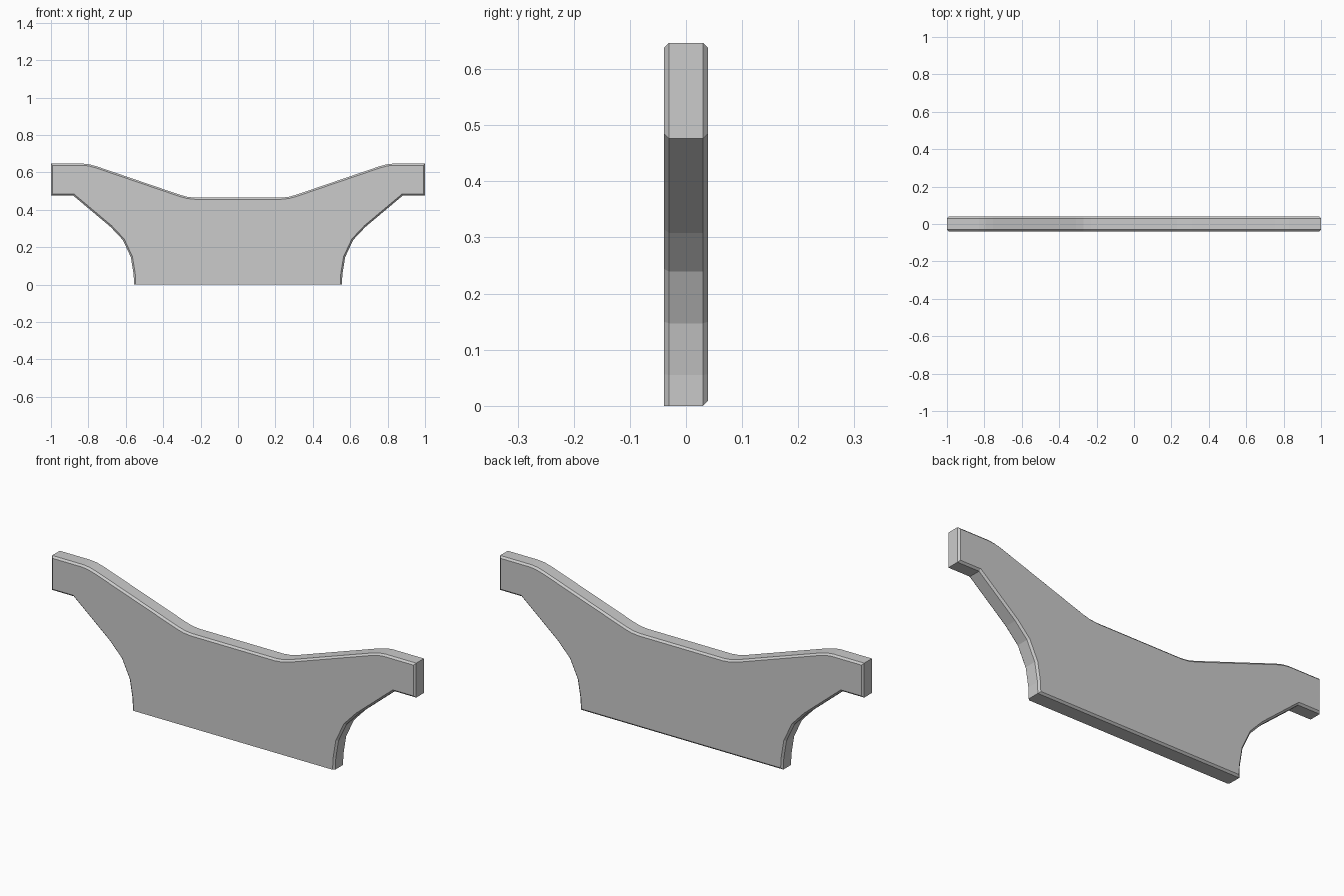
import bpy, bmesh
from mathutils import Vector

if "Cube" in bpy.data.objects:
    bpy.data.objects.remove(bpy.data.objects["Cube"])

HALF, CH = 0.039, 0.009   # half thickness and chamfer width

# Right half of the outline, from the bottom up and around to the top middle
half = [(0.556, 0.0), (0.558, 0.055), (0.573, 0.147), (0.616, 0.239), (0.681, 0.308),
        (0.881, 0.476), (1.0, 0.476), (1.0, 0.647),
        (0.83, 0.647), (0.795, 0.643), (0.755, 0.632),
        (0.31, 0.480), (0.27, 0.469), (0.23, 0.465)]
outline = [Vector(p) for p in half] + [Vector((-x, z)) for x, z in reversed(half)]
n = len(outline)


def inset(pts, widths):
    """Move each edge inward by its own width and intersect neighbours."""
    result = []
    for i in range(n):
        p = pts[i]
        d1 = (p - pts[i - 1]).normalized()
        d2 = (pts[(i + 1) % n] - p).normalized()
        n1, n2 = Vector((-d1.y, d1.x)), Vector((-d2.y, d2.x))
        w1, w2 = widths[i - 1], widths[i]
        det = n1.x * n2.y - n1.y * n2.x
        result.append(p + Vector(((w1 * n2.y - w2 * n1.y) / det,
                                  (n1.x * w2 - n2.x * w1) / det)))
    return result


# The last edge is the base: chamfered at the back, sharp at the front
front = inset(outline, [CH] * (n - 1) + [0.0])
back = inset(outline, [CH] * n)

bm = bmesh.new()
sections = [(front, -HALF), (outline, -HALF + CH), (outline, HALF - CH), (back, HALF)]
rings = [[bm.verts.new((p.x, y, p.y)) for p in pts] for pts, y in sections]
for a, b in zip(rings, rings[1:]):
    for i in range(n):
        j = (i + 1) % n
        bm.faces.new((a[i], a[j], b[j], b[i]))
bm.faces.new(rings[0])
bm.faces.new(rings[-1][::-1])
bmesh.ops.recalc_face_normals(bm, faces=bm.faces)

mesh = bpy.data.meshes.new("chamfered_panel")
bm.to_mesh(mesh)
bm.free()
bpy.context.collection.objects.link(bpy.data.objects.new("chamfered_panel", mesh))
